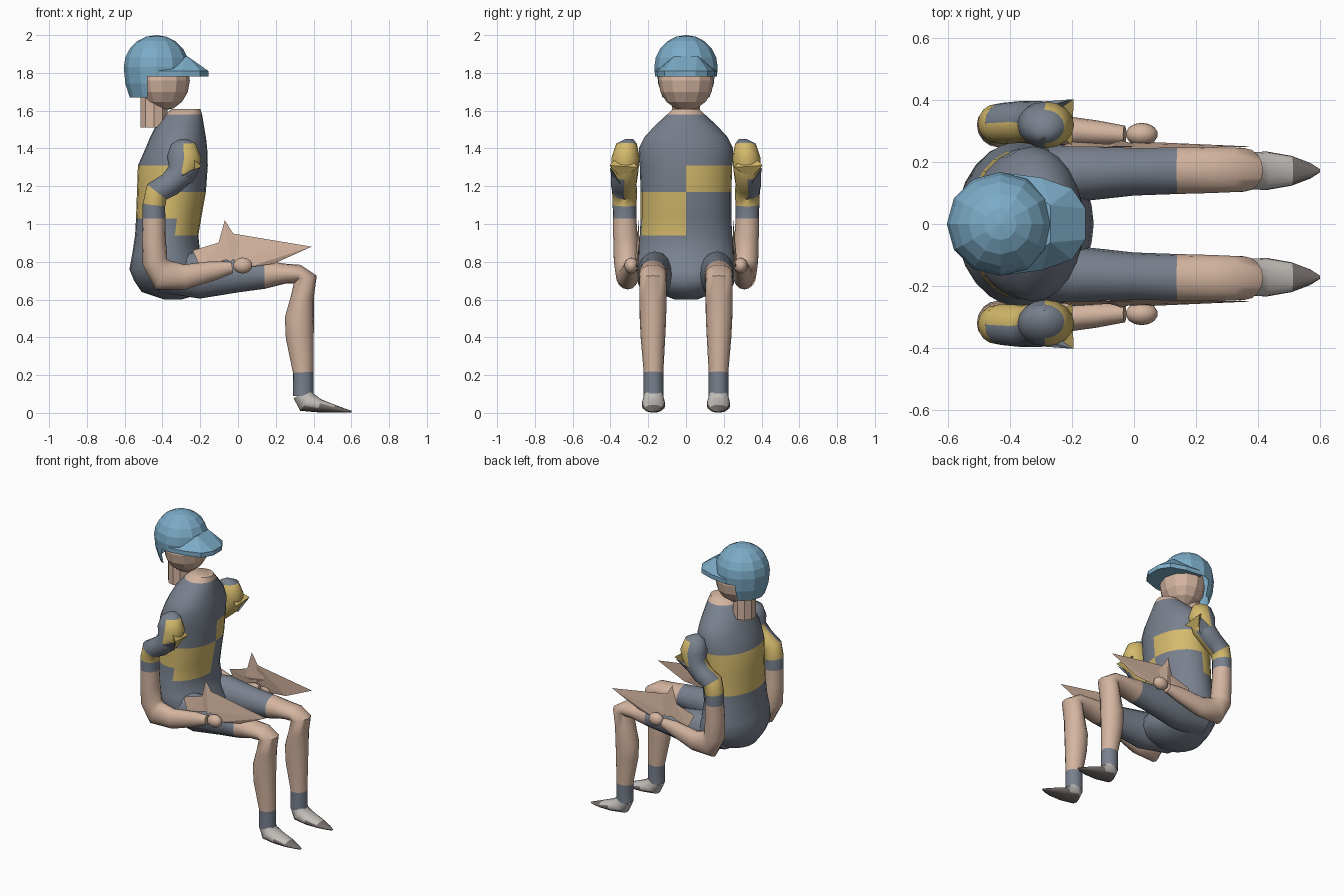
import bpy, bmesh, math
from mathutils import Vector, Matrix

if "Cube" in bpy.data.objects:
    bpy.data.objects.remove(bpy.data.objects["Cube"])


def material(name, rgb):
    m = bpy.data.materials.new(name)
    m.use_nodes = True
    m.diffuse_color = (*rgb, 1)
    m.node_tree.nodes["Principled BSDF"].inputs["Base Color"].default_value = (*rgb, 1)
    return m


SKIN, GREY, YELLOW, BLUE, WHITE, SOLE = range(6)
MATS = [material("skin", (.66, .46, .35)), material("slate_cloth", (.19, .22, .27)),
        material("yellow_cloth", (.66, .49, .15)), material("helmet_blue", (.2, .41, .57)),
        material("shoe_light", (.56, .53, .5)), material("shoe_sole", (.18, .16, .15))]


def finish(name, bm, rule, smooth=True):
    """Turn a bmesh into an object; rule is a colour or a function of the face."""
    bmesh.ops.recalc_face_normals(bm, faces=bm.faces)
    used = []
    for f in bm.faces:
        c = rule(f) if callable(rule) else rule
        if c not in used:
            used.append(c)
        f.material_index = used.index(c)
    me = bpy.data.meshes.new(name)
    bm.to_mesh(me)
    bm.free()
    for c in used:
        me.materials.append(MATS[c])
    ob = bpy.data.objects.new(name, me)
    bpy.context.collection.objects.link(ob)
    if smooth:
        bpy.ops.object.select_all(action='DESELECT')
        ob.select_set(True)
        bpy.context.view_layer.objects.active = ob
        bpy.ops.object.shade_smooth_by_angle(angle=math.radians(50))
    return ob


def loft(name, sections, rule, segs=16, level=False):
    """Skin elliptical rings (x, y, z, in-plane radius, side radius) along a path."""
    bm = bmesh.new()
    pts = [Vector(s[:3]) for s in sections]
    rings, ring_of = [], {}
    for i, (x, y, z, r, ry) in enumerate(sections):
        t = pts[min(i + 1, len(pts) - 1)] - pts[max(i - 1, 0)]
        n = Vector((1, 0, 0)) if level else Vector((t.z, 0, -t.x)).normalized()
        angles = [2 * math.pi * k / segs for k in range(segs)]
        rings.append([bm.verts.new(pts[i] + n * r * math.cos(a) + Vector((0, ry * math.sin(a), 0)))
                      for a in angles])
    for i in range(len(rings) - 1):
        for k in range(segs):
            j = (k + 1) % segs
            f = bm.faces.new((rings[i][k], rings[i][j], rings[i + 1][j], rings[i + 1][k]))
            ring_of[f] = i
    ring_of[bm.faces.new(rings[0])] = 0
    ring_of[bm.faces.new(rings[-1])] = len(rings) - 2
    paint = (lambda f: rule(ring_of[f], f.calc_center_median())) if callable(rule) else rule
    return finish(name, bm, paint)


def ball(name, centre, radii, color, segs=12, rings=8, smooth=False):
    bm = bmesh.new()
    bmesh.ops.create_uvsphere(bm, u_segments=segs, v_segments=rings, radius=1,
                              matrix=Matrix.Translation(centre) @ Matrix.Diagonal((*radii, 1)))
    return finish(name, bm, color, smooth)


def hull(name, points, color):
    bm = bmesh.new()
    for p in points:
        bm.verts.new(p)
    bmesh.ops.convex_hull(bm, input=bm.verts)
    return finish(name, bm, color, False)


# Torso with checkered jersey: z, back x, front x, half width
torso = [(.60, -.39, -.30, .06), (.64, -.51, -.16, .16), (.70, -.55, -.13, .24),
         (.76, -.575, -.14, .27), (.84, -.56, -.2, .265), (.94, -.545, -.21, .245),
         (1.03, -.54, -.195, .24), (1.17, -.535, -.17, .24), (1.31, -.53, -.16, .245),
         (1.4, -.49, -.163, .25), (1.46, -.465, -.17, .22), (1.52, -.435, -.18, .165),
         (1.58, -.385, -.19, .1), (1.61, -.35, -.2, .07)]


def jersey(i, c):
    if c.z > 1.58:
        return SKIN
    if c.x < -.35:
        low, high = 1.03, 1.31
    elif c.y < 0:
        low, high = .94, 1.17
    else:
        low, high = 1.17, 1.31
    return YELLOW if low < c.z < high else GREY


loft("torso", [((b + f) / 2, 0, z, (f - b) / 2, w) for z, b, f, w in torso], jersey, 24, True)

# Head and neck
ball("head", (-.395, 0, 1.76), (.14, .147, .16), SKIN)
bm = bmesh.new()
bmesh.ops.create_cone(bm, cap_ends=True, segments=10, radius1=.075, radius2=.075, depth=.16,
                      matrix=Matrix.Translation((-.445, 0, 1.59)))
finish("neck", bm, SKIN, False)

# Helmet shell: stretched dome, cut higher at the face than at the nape
bm = bmesh.new()
bmesh.ops.create_uvsphere(bm, u_segments=12, v_segments=10, radius=1)
for v in bm.verts:
    v.co = Vector((-.432 + .173 * v.co.x, .168 * v.co.y,
                   1.83 + v.co.z * (.17 if v.co.z > 0 else .28)))
for co, no, clear in (((0, 0, 1.67), (0, 0, 1), True), ((0, 0, 1.78), (0, 0, 1), False),
                      ((-.48, 0, 0), (1, 0, 0), False)):
    bmesh.ops.bisect_plane(bm, geom=bm.verts[:] + bm.edges[:] + bm.faces[:],
                           plane_co=co, plane_no=no, clear_inner=clear)
face_gap = [f for f in bm.faces if f.calc_center_median().z < 1.78
            and f.calc_center_median().x > -.48]
bmesh.ops.delete(bm, geom=face_gap, context='FACES')
finish("helmet", bm, BLUE, False)

# Helmet visor
visor = [(x, s * y, z) for s in (-1, 1) for z in (1.78, 1.81)
         for x, y in ((-.42, .165), (-.3, .15), (-.2, .115), (-.157, .05))]
hull("visor", visor + [(-.27, s * .06, 1.89) for s in (-1, 1)], BLUE)


def sleeve_colors(i, c):
    if i >= 7:
        return SKIN
    if i == 6 or (i < 3 and (c.x < -.3 or c.z > 1.42)):
        return GREY
    if i in (3, 4) and abs(c.y) > .34:
        return GREY
    return YELLOW


def leg_colors(i, c):
    return GREY if i < 3 or c.z < .215 else SKIN


for side, s in (("near", -1), ("far", 1)):
    def flip(points):
        return [(p[0], s * p[1], *p[2:]) for p in points]

    # Leg with shorts and sock
    loft(side + "_leg", flip([
        (-.42, .14, .74, .1, .1), (-.2, .165, .73, .125, .095), (0, .172, .73, .092, .08),
        (.14, .175, .732, .075, .078), (.25, .175, .737, .053, .075), (.32, .175, .735, .05, .072),
        (.358, .175, .715, .06, .07), (.342, .175, .62, .06, .072), (.325, .175, .5, .077, .07),
        (.327, .175, .4, .074, .065), (.345, .172, .215, .054, .052),
        (.345, .172, .09, .055, .052)]), leg_colors)

    # Shoe
    loft(side + "_shoe", flip([
        (.345, .172, .1, .055, .05), (.363, .172, .058, .058, .06), (.43, .172, .038, .036, .062),
        (.51, .172, .022, .021, .048), (.57, .172, .011, .01, .025), (.6, .172, .006, .005, .006)]),
        lambda i, c: WHITE if i < 3 and c.z > .04 else SOLE)

    # Arm with banded sleeve
    loft(side + "_arm", flip([
        (-.29, .3, 1.45, .02, .02), (-.29, .315, 1.425, .065, .055), (-.285, .32, 1.35, .092, .075),
        (-.3, .325, 1.27, .075, .072), (-.36, .33, 1.21, .065, .068), (-.43, .325, 1.17, .065, .066),
        (-.445, .325, 1.1, .06, .063), (-.445, .325, 1.03, .06, .062), (-.445, .32, .92, .063, .065),
        (-.44, .315, .8, .067, .067), (-.4, .31, .73, .085, .062), (-.28, .305, .72, .066, .052),
        (-.12, .295, .755, .05, .04), (-.03, .288, .77, .03, .03)]), sleeve_colors)
    ball(side + "_hand", (.025, s * .29, .78), (.052, .037, .042), SKIN, 14, 10, True)

    # Sleeve folds flaring forward and outward
    hull(side + "_sleeve_flare", flip([(-.195, .405, 1.31), (-.2, .255, 1.3), (-.3, .33, 1.39),
                                       (-.24, .34, 1.24)]), YELLOW)
    hull(side + "_sleeve_fold", flip([(-.2, .403, 1.3), (-.44, .385, 1.19), (-.42, .36, 1.15),
                                      (-.24, .35, 1.22), (-.35, .36, 1.25)]), GREY)

    # Thin pointed folds beside the wrist
    hull(side + "_long_fold", flip([(.39, .25, .88), (-.03, .243, .95), (-.04, .262, .82),
                                    (.19, .25, .79), (.05, .265, .77)]), SKIN)
    hull(side + "_upright_fold", flip([(-.07, .25, 1.02), (-.12, .245, .84), (.03, .25, .86),
                                       (-.04, .27, .8)]), SKIN)
    hull(side + "_rear_fold", flip([(-.24, .25, .86), (-.09, .248, .905), (-.03, .255, .82),
                                    (-.2, .265, .77)]), SKIN)
